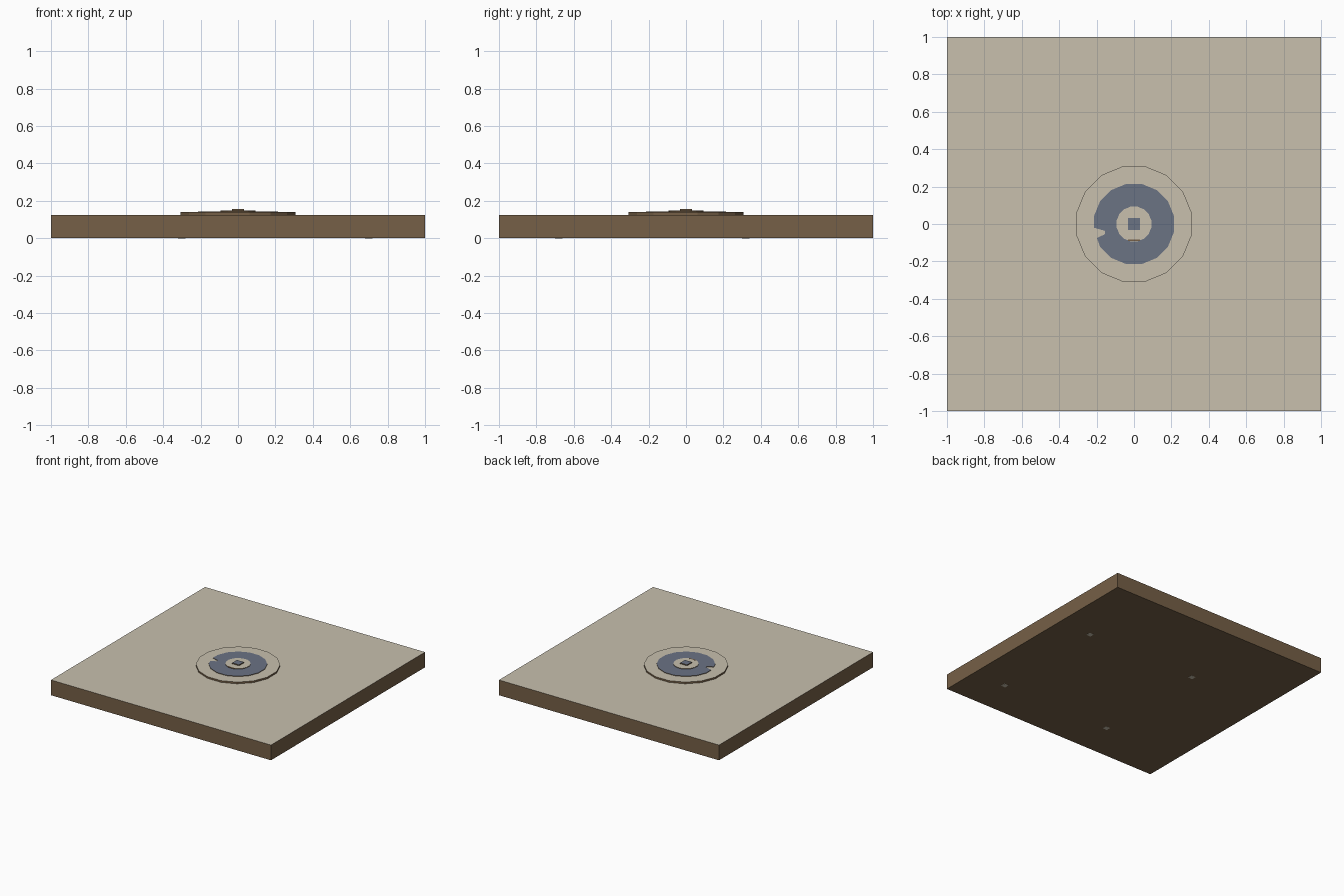
import bpy, bmesh, math

if "Cube" in bpy.data.objects:
    bpy.data.objects.remove(bpy.data.objects["Cube"])

def srgb(*c):
    return tuple((v / 255 / 12.92) if v < 11 else ((v / 255 + 0.055) / 1.055) ** 2.4 for v in c) + (1.0,)

def material(name, *c):
    m = bpy.data.materials.new(name)
    m.diffuse_color = srgb(*c)
    m.use_nodes = True
    m.node_tree.nodes["Principled BSDF"].inputs["Base Color"].default_value = m.diffuse_color
    return m

BEIGE = material("beige stone", 200, 192, 174)
BROWN = material("brown edge", 118, 96, 71)
BLUE = material("slate blue", 107, 115, 132)

def finish(name, bm, top, side=BROWN):
    """Upward faces take the top colour, all others the side colour."""
    bmesh.ops.recalc_face_normals(bm, faces=bm.faces)
    for f in bm.faces:
        f.normal_update()
        f.material_index = 0 if f.normal.z > 0.5 else 1
    me = bpy.data.meshes.new(name)
    bm.to_mesh(me)
    bm.free()
    me.materials.append(top)
    me.materials.append(side)
    ob = bpy.data.objects.new(name, me)
    bpy.context.collection.objects.link(ob)
    return ob

def prism(name, pts, z0, z1, top, side=BROWN):
    bm = bmesh.new()
    lo = [bm.verts.new((x, y, z0)) for x, y in pts]
    hi = [bm.verts.new((x, y, z1)) for x, y in pts]
    bm.faces.new(lo[::-1])
    bm.faces.new(hi)
    for i in range(len(pts)):
        j = (i + 1) % len(pts)
        bm.faces.new((lo[i], lo[j], hi[j], hi[i]))
    return finish(name, bm, top, side)

def rect(cx, cy, hx, hy):
    return [(cx - hx, cy - hy), (cx + hx, cy - hy), (cx + hx, cy + hy), (cx - hx, cy + hy)]

N = 16
STEP = 2 * math.pi / N

def flat_radius(a, apothem):
    """Distance to the edge of a 16-sided polygon with flats on the axes."""
    d = (a + STEP / 2) % STEP - STEP / 2
    return apothem / math.cos(d)

def polar(a, r):
    return (r * math.cos(a), r * math.sin(a))

def polygon(apothem):
    return [polar(a, flat_radius(a, apothem)) for a in ((i + 0.5) * STEP for i in range(N))]

# slab and raised round plate
prism("floor_slab", rect(0, 0, 1, 1), 0, 0.125, BEIGE)
prism("round_plate", polygon(0.308), 0.125, 0.139, BEIGE)

# blue ring with a chipped notch on its left side
notch = [(185.3, 0.215), (193.4, 0.159), (199.5, 0.166), (200.6, 0.212)]
spokes = [((i + 0.5) * STEP, None) for i in range(N)]
spokes = [s for s in spokes if not 185.3 < math.degrees(s[0]) < 200.6]
spokes = sorted(spokes + [(math.radians(a), r) for a, r in notch])
bm = bmesh.new()
cols = []
for a, r in spokes:
    o = polar(a, r or flat_radius(a, 0.214))
    i = polar(a, flat_radius(a, 0.092))
    cols.append([bm.verts.new((*p, z)) for p, z in ((i, 0.138), (o, 0.138), (o, 0.143), (i, 0.143))])
for k in range(len(cols)):
    p, q = cols[k], cols[(k + 1) % len(cols)]
    for m in range(4):
        n = (m + 1) % 4
        bm.faces.new((p[m], q[m], q[n], p[n]))
finish("blue_ring", bm, BLUE)

# centre disc, its brown front lip and the square stud
prism("centre_disc", polygon(0.093), 0.138, 0.147, BEIGE)
prism("front_lip", rect(0, -0.087, 0.032, 0.005), 0.14, 0.1475, BROWN)
prism("centre_stud", rect(0, 0, 0.031, 0.031), 0.146, 0.155, BLUE)

# small pale pads let into the underside
for x in (-0.3, 0.7):
    for y in (-0.68, 0.32):
        prism("underside_pad", rect(x, y, 0.02, 0.02), -0.001, 0.004, BEIGE, BEIGE)
